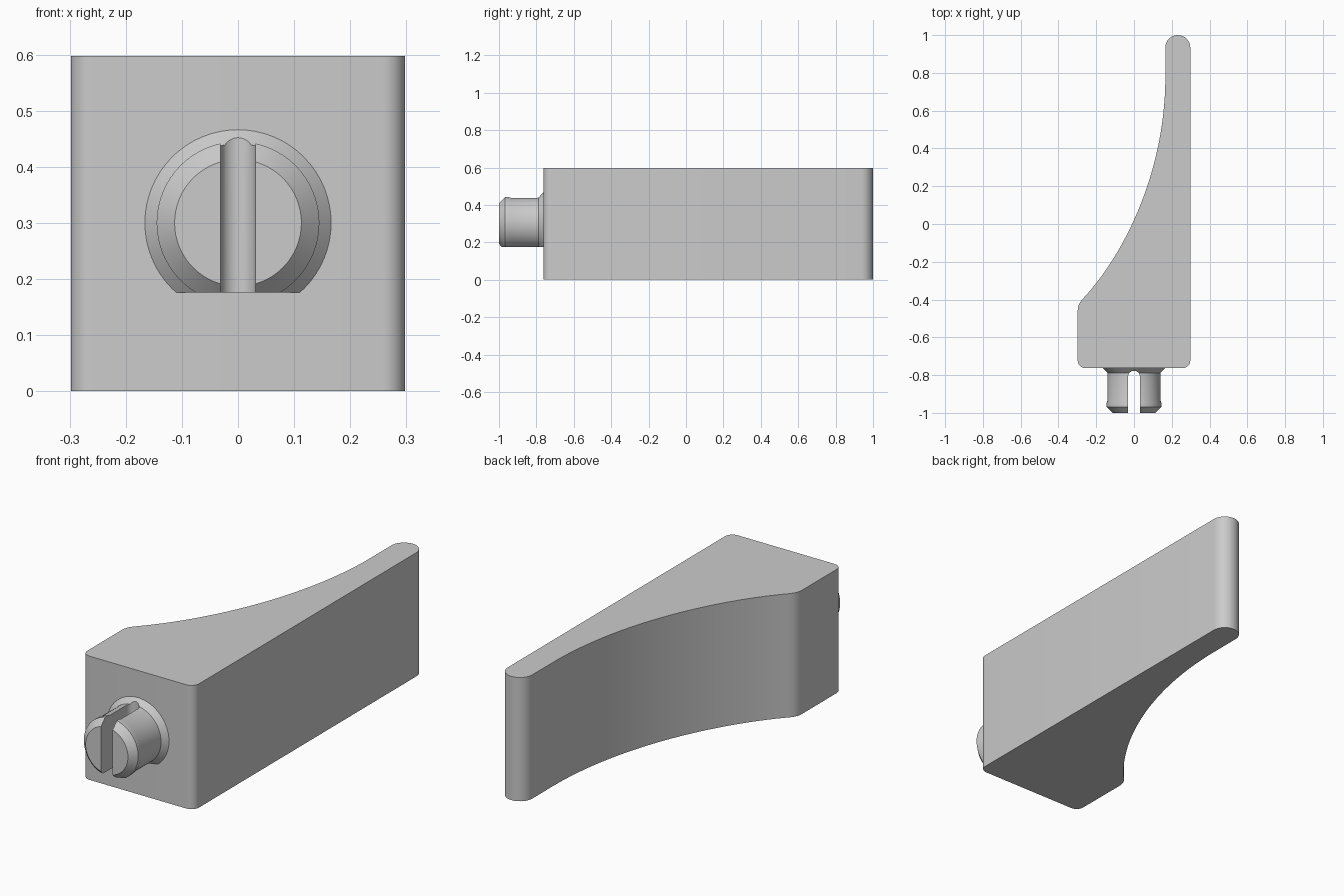
import bpy, bmesh, math
from mathutils import Vector, Matrix

cube = bpy.data.objects.get("Cube")
if cube:
    bpy.data.objects.remove(cube, do_unlink=True)

grey = bpy.data.materials.new("light_grey")
grey.use_nodes = True
grey.diffuse_color = (0.6, 0.6, 0.6, 1)
grey.node_tree.nodes["Principled BSDF"].inputs["Base Color"].default_value = (0.6, 0.6, 0.6, 1)


def finish(bm, name):
    bmesh.ops.recalc_face_normals(bm, faces=bm.faces)
    mesh = bpy.data.meshes.new(name)
    bm.to_mesh(mesh)
    bm.free()
    mesh.materials.append(grey)
    obj = bpy.data.objects.new(name, mesh)
    bpy.context.collection.objects.link(obj)
    return obj


def smooth(obj):
    bpy.ops.object.select_all(action='DESELECT')
    obj.select_set(True)
    bpy.context.view_layer.objects.active = obj
    bpy.ops.object.shade_smooth_by_angle(angle=math.radians(30))


def arc(cx, cy, r, start, end, steps):
    angles = [math.radians(start + (end - start) * i / steps) for i in range(steps + 1)]
    return [(cx + r * math.cos(a), cy + r * math.sin(a)) for a in angles]


def bezier(a, b, c, d, steps):
    a, b, c, d = map(Vector, (a, b, c, d))
    pts = []
    for i in range(steps + 1):
        t = i / steps
        s = 1 - t
        pts.append(tuple(a * s**3 + b * 3 * s * s * t + c * 3 * s * t * t + d * t**3))
    return pts


def prism(outline, bottom, height, name):
    bm = bmesh.new()
    face = bm.faces.new([bm.verts.new((x, y, bottom)) for x, y in outline])
    top = bmesh.ops.extrude_face_region(bm, geom=[face])["geom"]
    bmesh.ops.translate(bm, vec=(0, 0, height),
                        verts=[v for v in top if isinstance(v, bmesh.types.BMVert)])
    return finish(bm, name)


# Handle body: rounded block sweeping into a thin tail
W, FRONT, R = 0.298, -0.763, 0.04
TAIL = 0.066
outline = arc(-W + R, FRONT + R, R, 180, 270, 8)
outline += arc(W - R, FRONT + R, R, 270, 360, 8)
outline += arc(W - TAIL, 1 - TAIL, TAIL, 0, 180, 20)
sweep = bezier((0.166, 0.78), (0.166, 0.28), (-0.05, -0.16), (-0.27, -0.395), 40)
corner = bezier(sweep[-1], (-0.285, -0.412), (-W, -0.43), (-W, -0.46), 8)
outline += sweep + corner[1:]
smooth(prism(outline, 0, 0.597, "handle_body"))

# Peg: turned profile (radius, y) with flared collar and lipped tip
AXIS = 0.3
profile = [(0, -0.74), (0.166, -0.74), (0.166, FRONT), (0.141, -0.788), (0.141, -0.935),
           (0.145, -0.948), (0.145, -0.968), (0.113, -1), (0, -1)]
bm = bmesh.new()
verts = [bm.verts.new((r, y, AXIS)) for r, y in profile]
edges = [bm.edges.new(pair) for pair in zip(verts, verts[1:])]
bmesh.ops.spin(bm, geom=verts + edges, cent=(0, 0, AXIS), axis=(0, 1, 0),
               angle=math.tau, steps=64, use_duplicate=False)
bmesh.ops.remove_doubles(bm, verts=bm.verts, dist=0.0001)

# Flat underside of the peg
cut = bmesh.ops.bisect_plane(bm, geom=bm.verts[:] + bm.edges[:] + bm.faces[:],
                             plane_co=(0, 0, 0.176), plane_no=(0, 0, -1), clear_outer=True)
rim = [e for e in cut["geom_cut"] if isinstance(e, bmesh.types.BMEdge)]
bmesh.ops.contextual_create(bm, geom=rim)
peg = finish(bm, "peg")

# Round-ended slot through the peg
SLOT = 0.031
slot_outline = [(-SLOT, -1.1), (SLOT, -1.1)] + arc(0, -0.808, SLOT, 0, 180, 16)
cutter = prism(slot_outline, 0.05, 0.5, "slot_cutter")
cutter.hide_render = True
mod = peg.modifiers.new("slot", 'BOOLEAN')
mod.operation = 'DIFFERENCE'
mod.solver = 'EXACT'
mod.object = cutter
bpy.context.view_layer.objects.active = peg
bpy.ops.object.modifier_apply(modifier=mod.name)
bpy.data.objects.remove(cutter, do_unlink=True)
smooth(peg)
